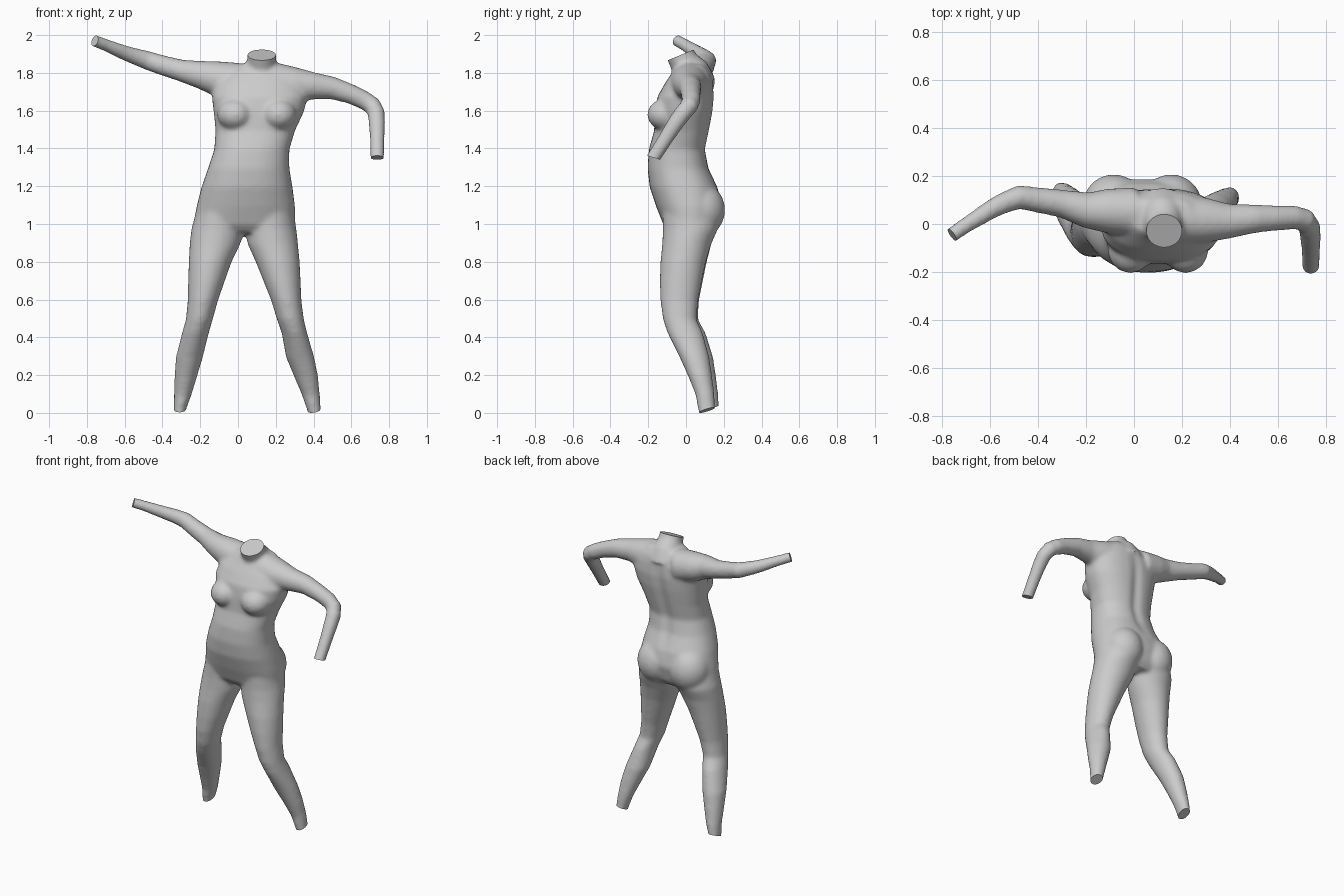
import bpy, bmesh, math
from mathutils import Vector, Matrix

SEG = 32
GROW = 0.004  # makes up for shrinkage in the smoothing step
bm = bmesh.new()


def unit_ring(power):
    pts = []
    for i in range(SEG):
        a = 2 * math.pi * i / SEG
        c, s = math.cos(a), math.sin(a)
        pts.append((math.copysign(abs(c) ** (2 / power), c),
                    math.copysign(abs(s) ** (2 / power), s)))
    return pts


def loft(rings):
    vs = [[bm.verts.new(p) for p in r] for r in rings]
    for a, b in zip(vs, vs[1:]):
        for i in range(SEG):
            j = (i + 1) % SEG
            bm.faces.new((a[i], a[j], b[j], b[i]))
    bm.faces.new(vs[0][::-1])
    bm.faces.new(vs[-1])


def stack(sections, power=2.0):
    """Loft of level sections: z, x min, x max, y min, y max."""
    rings = []
    for z, x0, x1, y0, y1 in sections:
        rx, ry = (x1 - x0) / 2 + GROW, (y1 - y0) / 2 + GROW
        rings.append([Vector(((x0 + x1) / 2 + rx * u, (y0 + y1) / 2 + ry * v, z))
                      for u, v in unit_ring(power)])
    loft(rings)


def tube(path):
    """Round loft along a path of x, y, z, radius."""
    pts = [Vector(p[:3]) for p in path]
    rings = []
    for i, p in enumerate(pts):
        t = pts[min(i + 1, len(pts) - 1)] - pts[max(i - 1, 0)]
        q = t.to_track_quat('Z', 'Y')
        r = path[i][3] + GROW
        rings.append([p + q @ Vector((r * u, r * v, 0)) for u, v in unit_ring(2)])
    loft(rings)


def ball(centre, radii):
    bmesh.ops.create_uvsphere(bm, u_segments=32, v_segments=20, radius=1,
                              matrix=Matrix.Translation(centre) @ Matrix.Diagonal((*radii, 1)))


# Torso
stack([(0.96, -.12, .20, -.08, .13), (1.0, -.235, .30, -.115, .16),
       (1.1, -.215, .298, -.155, .185), (1.2, -.19, .285, -.188, .165),
       (1.3, -.155, .268, -.2, .118), (1.4, -.122, .268, -.193, .10),
       (1.5, -.115, .298, -.165, .12), (1.6, -.125, .345, -.16, .138),
       (1.68, -.135, .365, -.148, .145), (1.75, -.115, .345, -.108, .14),
       (1.8, -.06, .30, -.075, .13), (1.85, 0, .24, -.045, .10)], 2.3)

# Chest and seat fullness
for x in (-.015, .215):
    ball((x, -.105, 1.585), (.095, .1, .085))
for x in (-.085, .155):
    ball((x, .075, 1.08), (.13, .132, .145))

# Neck
tube([(.115, .06, 1.74, .10), (.118, .03, 1.82, .085),
      (.125, -.015, 1.87, .072), (.127, -.05, 1.95, .072)])

# Legs
stack([(1.08, -.215, .03, -.12, .16), (.98, -.243, .03, -.118, .165),
       (.9, -.252, .008, -.122, .13), (.8, -.257, -.04, -.132, .105),
       (.7, -.26, -.075, -.135, .085), (.6, -.262, -.11, -.132, .065),
       (.5, -.272, -.138, -.115, .06), (.43, -.292, -.158, -.088, .1),
       (.3, -.325, -.19, -.02, .14), (.2, -.332, -.22, .025, .155),
       (.1, -.335, -.25, .065, .168), (.02, -.337, -.28, .08, .172),
       (-.04, -.337, -.285, .095, .185)])
stack([(1.08, .05, .29, -.12, .16), (.98, .04, .305, -.118, .165),
       (.9, .055, .314, -.122, .13), (.8, .1, .323, -.132, .1),
       (.7, .14, .328, -.135, .08), (.6, .18, .332, -.132, .06),
       (.5, .21, .345, -.118, .052), (.43, .235, .362, -.095, .085),
       (.3, .258, .40, -.03, .12), (.2, .30, .42, .015, .135),
       (.1, .342, .43, .055, .147), (.02, .37, .435, .068, .152),
       (-.04, .385, .445, .085, .165)])

# Raised arm
tube([(0, .05, 1.755, .10), (-.12, .055, 1.778, .087), (-.2, .058, 1.797, .07),
      (-.3, .085, 1.818, .054), (-.4, .1, 1.846, .049), (-.48, .112, 1.872, .046),
      (-.55, .085, 1.895, .04), (-.6, .058, 1.912, .036), (-.7, -.005, 1.953, .029),
      (-.757, -.044, 1.975, .028), (-.8, -.075, 1.992, .03)])

# Bent arm
tube([(.2, .02, 1.755, .10), (.3, .015, 1.742, .09), (.4, .012, 1.737, .068),
      (.5, .022, 1.726, .056), (.6, .025, 1.693, .048), (.67, .027, 1.66, .046),
      (.712, .017, 1.632, .045), (.732, -.015, 1.595, .043), (.736, -.055, 1.54, .04),
      (.737, -.1, 1.47, .036), (.737, -.17, 1.36, .033), (.737, -.2, 1.31, .034)])

# Fuse the parts into one skin
bmesh.ops.recalc_face_normals(bm, faces=bm.faces)
raw = bpy.data.meshes.new("body")
bm.to_mesh(raw)
bm.free()
body = bpy.data.objects.new("body", raw)
bpy.context.collection.objects.link(body)
rm = body.modifiers.new("fuse", 'REMESH')
rm.mode = 'VOXEL'
rm.voxel_size = 0.012
sm = body.modifiers.new("soften", 'SMOOTH')
sm.factor = 0.5
sm.iterations = 9
dg = bpy.context.evaluated_depsgraph_get()
skin = bpy.data.meshes.new_from_object(body.evaluated_get(dg))
body.modifiers.clear()
body.data = skin

bm = bmesh.new()
bm.from_mesh(skin)

# Spine groove
for v in bm.verts:
    if v.co.y > .04 and 1.15 < v.co.z < 1.82:
        d = (v.co.x - (.035 + .1 * (v.co.z - 1))) / .035
        fade = math.sin(math.pi * (v.co.z - 1.15) / .67)
        v.co.y -= .014 * fade * math.exp(-d * d)

# Flat cut ends: neck, wrists, ankles
cuts = [((.127, -.03, 1.90), (0, -.38, .92), .13),
        ((-.758, -.045, 1.975), (-.8, -.55, .3), .085),
        ((.737, -.172, 1.357), (0, -.3, -.95), .085),
        ((-.31, .125, .025), (0, .35, -.93), .13),
        ((.403, .11, .02), (.2, .3, -.93), .13)]
for co, no, rad in cuts:
    co = Vector(co)
    vs = {v for v in bm.verts if (v.co - co).length < rad}
    es = [e for e in bm.edges if all(v in vs for v in e.verts)]
    fs = [f for f in bm.faces if all(v in vs for v in f.verts)]
    bmesh.ops.bisect_plane(bm, geom=list(vs) + es + fs, plane_co=co,
                           plane_no=Vector(no).normalized(), clear_outer=True)
    bmesh.ops.holes_fill(bm, edges=[e for e in bm.edges if e.is_boundary], sides=0)

# Rest on the floor
low = min(v.co.z for v in bm.verts)
bmesh.ops.translate(bm, verts=bm.verts, vec=(0, 0, -low))
bmesh.ops.recalc_face_normals(bm, faces=bm.faces)
bm.to_mesh(skin)
bm.free()

bpy.context.view_layer.objects.active = body
body.select_set(True)
bpy.ops.object.shade_smooth_by_angle(angle=math.radians(40))
